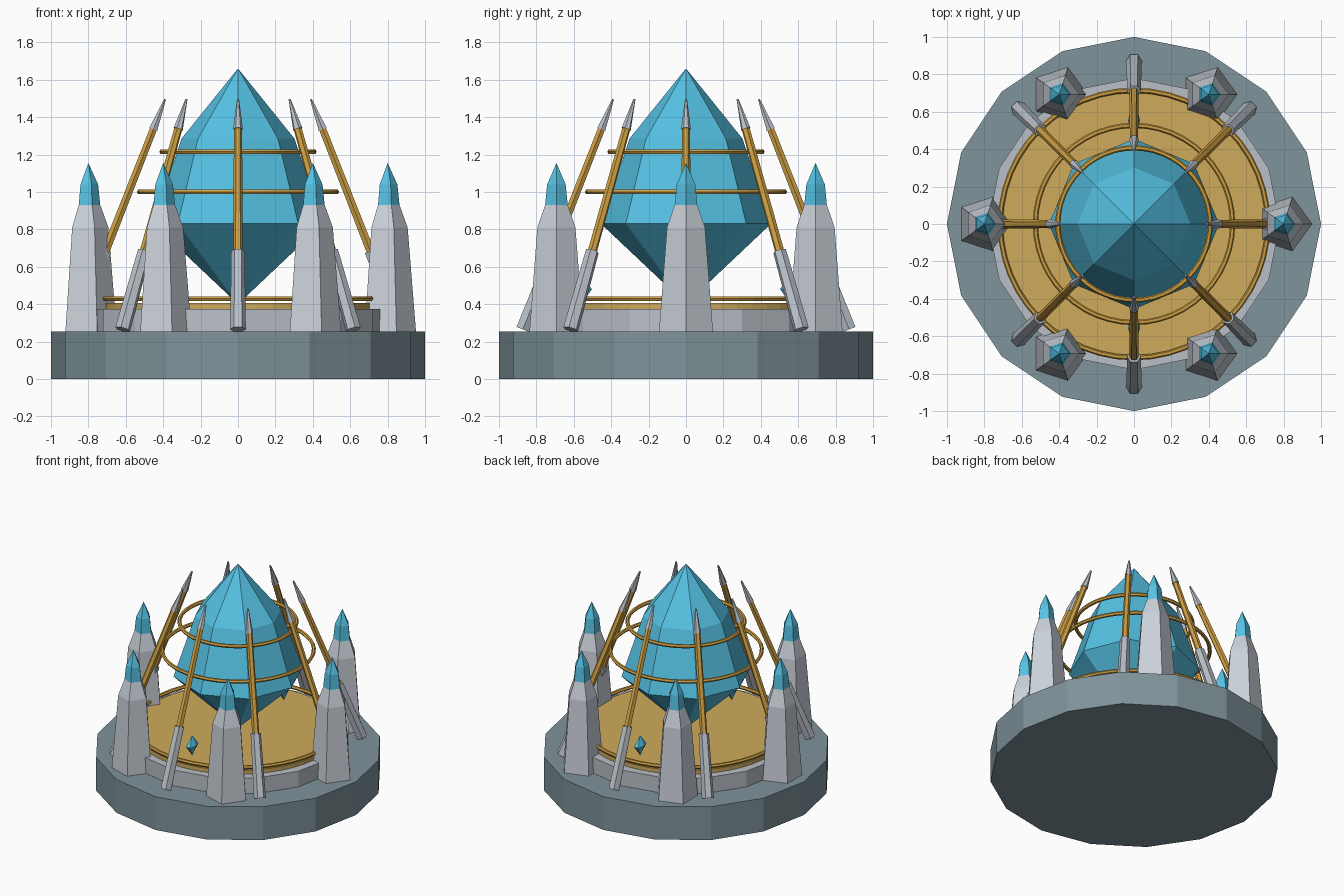
import bpy
import bmesh
from math import sin, cos, pi, radians
from mathutils import Vector, Matrix

if "Cube" in bpy.data.objects:
    bpy.data.objects.remove(bpy.data.objects["Cube"])


def material(name, rgb):
    color = [(c / 255) ** 2.2 for c in rgb] + [1]
    mat = bpy.data.materials.new(name)
    mat.use_nodes = True
    mat.diffuse_color = color
    mat.node_tree.nodes["Principled BSDF"].inputs["Base Color"].default_value = color
    return mat


slate = material("slate", (126, 146, 153))
stone = material("pale stone", (200, 207, 215))
steel = material("grey steel", (184, 191, 199))
gold = material("gold plate", (205, 170, 92))
trim = material("gold trim", (205, 158, 68))
crystal_blue = material("crystal blue", (86, 192, 226))


def lathe(name, profile, sides, mat, place=Matrix()):
    """Stack polygon rings from (radius, height) pairs; a zero radius makes a point."""
    bm = bmesh.new()
    rings = []
    for r, z in profile:
        count = sides if r > 0 else 1
        rings.append([bm.verts.new((r * cos(2 * pi * i / sides), r * sin(2 * pi * i / sides), z))
                      for i in range(count)])
    for low, high in zip(rings, rings[1:]):
        for i in range(sides):
            j = (i + 1) % sides
            corners = [low[i % len(low)], low[j % len(low)], high[j % len(high)], high[i % len(high)]]
            bm.faces.new(list(dict.fromkeys(corners)))
    for ring in (rings[0], rings[-1]):
        if len(ring) > 1:
            bm.faces.new(ring)
    bmesh.ops.recalc_face_normals(bm, faces=bm.faces)
    mesh = bpy.data.meshes.new(name)
    bm.to_mesh(mesh)
    bm.free()
    mesh.materials.append(mat)
    obj = bpy.data.objects.new(name, mesh)
    obj.matrix_world = place
    bpy.context.collection.objects.link(obj)
    return obj


# Round stepped base with a gold floor
lathe("base", [(1, 0), (1, 0.255)], 16, slate)
lathe("upper_step", [(0.78, 0.25), (0.78, 0.375)], 16, steel)
lathe("floor_plate", [(0.71, 0.37), (0.71, 0.405)], 48, gold)

# Large central crystal
lathe("crystal", [(0, 0.4), (0.455, 0.83), (0.302, 1.285), (0, 1.66)], 8, crystal_blue)

# Gold hoops
for name, radius, height in (("floor_hoop", 0.715, 0.43), ("middle_hoop", 0.527, 1.0),
                             ("upper_hoop", 0.407, 1.215)):
    bpy.ops.mesh.primitive_torus_add(major_segments=48, minor_segments=6, major_radius=radius,
                                     minor_radius=0.014, location=(0, 0, height))
    hoop = bpy.context.object
    hoop.name = name
    hoop.data.materials.append(trim)

# Six five-sided pillars with crystal tips
for k in range(6):
    a = radians(60 * k)
    spot = Matrix.Translation((0.8 * cos(a), 0.8 * sin(a), 0))
    lathe(f"pillar_{k + 1}", [(0.152, 0.25), (0.107, 0.81), (0.062, 0.935)], 5, stone, spot)
    lathe(f"pillar_tip_{k + 1}", [(0.064, 0.925), (0.052, 1.04), (0, 1.155)], 5, crystal_blue, spot)

# Eight spears leaning inward
foot, point = Vector((0.872, 0, 0.265)), Vector((0.39, 0, 1.495))
lean = (point - foot).to_track_quat("Z", "Y").to_matrix().to_4x4()
length = (point - foot).length
for k in range(8):
    place = Matrix.Rotation(radians(45 * k), 4, "Z") @ Matrix.Translation(foot) @ lean
    lathe(f"spear_grip_{k + 1}", [(0.042, 0), (0.036, 0.34 * length)], 6, steel, place)
    lathe(f"spear_shaft_{k + 1}", [(0.025, 0.33 * length), (0.022, 0.88 * length)], 6, trim, place)
    lathe(f"spear_head_{k + 1}", [(0.026, 0.87 * length), (0.006, length)], 6, steel, place)

# Small gems at the front and back of the floor
for name, side in (("front_gem", -1), ("back_gem", 1)):
    spot = Matrix.Translation((0, side * 0.555, 0.48)) @ Matrix.Diagonal((0.033, 0.06, 0.075, 1))
    lathe(name, [(0, -1), (1, 0), (0, 1)], 6, crystal_blue, spot)
